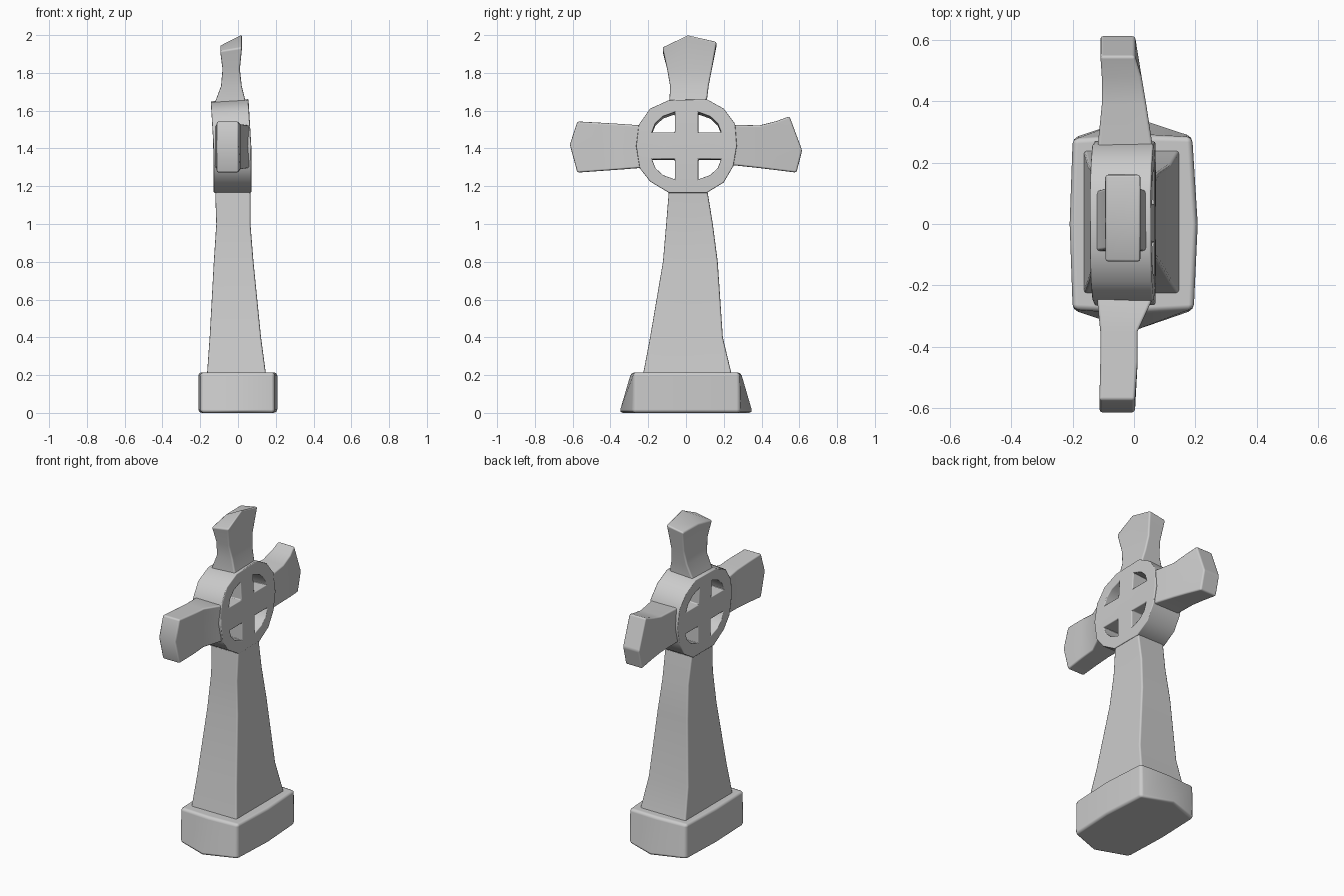
import bpy, bmesh

if "Cube" in bpy.data.objects:
    bpy.data.objects.remove(bpy.data.objects["Cube"])


def finish(name, bm, bevel=0.01, thickness=0):
    bmesh.ops.recalc_face_normals(bm, faces=bm.faces)
    me = bpy.data.meshes.new(name)
    bm.to_mesh(me)
    bm.free()
    ob = bpy.data.objects.new(name, me)
    bpy.context.collection.objects.link(ob)
    bpy.ops.object.select_all(action='DESELECT')
    ob.select_set(True)
    bpy.context.view_layer.objects.active = ob
    bpy.ops.object.shade_smooth_by_angle(angle=0.6)
    if thickness:
        s = ob.modifiers.new("Thickness", 'SOLIDIFY')
        s.thickness, s.offset = thickness, 0
    b = ob.modifiers.new("Soft edges", 'BEVEL')
    b.width, b.segments, b.limit_method, b.angle_limit = bevel, 2, 'ANGLE', 0.6
    b.harden_normals = True
    return ob


def limb(name, axis, sections):
    """Loft along y or z. Section: (t at low side, middle, high side), x0, x1, low, mid, high, back drop."""
    bm = bmesh.new()
    rings = []
    for t, x0, x1, lo, mid, hi, drop in sections:
        t = t if isinstance(t, tuple) else (t, t, t)
        pts = [(x0, lo, t[0] - drop * .3), (x1, lo, t[0]), (x1, mid, t[1]),
               (x1, hi, t[2]), (x0, hi, t[2] - drop * .3), (x0, mid, t[1] - drop)]
        rings.append([bm.verts.new((x, u, a) if axis == 'z' else (x, a, u)) for x, u, a in pts])
    for a, b in zip(rings, rings[1:]):
        for i in range(6):
            j = (i + 1) % 6
            bm.faces.new((a[i], a[j], b[j], b[i]))
    for r in (rings[0], rings[-1]):
        bm.faces.new((r[0], r[1], r[2], r[5]))
        bm.faces.new((r[5], r[2], r[3], r[4]))
    return finish(name, bm)


# Plinth: eight-sided block with sloping pointed ends
bm = bmesh.new()
loops = []
for z, mid in ((0, 0.353), (0.215, 0.29)):
    half = [(0.195, -0.28), (0.208, 0), (0.19, 0.285), (0, mid)]
    pts = half + [(-0.2, 0.28), (-0.21, 0), (-0.2, -0.28), (0, -mid)]
    loops.append([bm.verts.new((x, y, z)) for x, y in pts])
for i in range(8):
    j = (i + 1) % 8
    bm.faces.new((loops[0][i], loops[0][j], loops[1][j], loops[1][i]))
for lp in loops:
    bm.faces.new(lp)
finish("plinth", bm, 0.018)

# Tapering shaft
limb("shaft", 'z', [
    (0.19, -0.165, 0.15, -0.23, 0.005, 0.245, 0),
    (0.40, -0.15, 0.122, -0.19, 0.005, 0.195, 0),
    (0.80, -0.128, 0.082, -0.122, 0.02, 0.168, 0),
    (1.00, -0.115, 0.066, -0.105, 0.015, 0.142, 0),
    (1.21, -0.122, 0.066, -0.088, 0.01, 0.108, 0)])

# Pierced wheel head: outline with four quadrant openings
outer = [(-0.09, 1.165), (-0.19, 1.225), (-0.245, 1.295), (-0.265, 1.41), (-0.25, 1.52),
         (-0.19, 1.605), (-0.09, 1.65), (0.11, 1.655), (0.2, 1.605), (0.26, 1.525),
         (0.27, 1.41), (0.25, 1.305), (0.2, 1.22), (0.11, 1.165)]
bm = bmesh.new()
outlines = [outer]
for sy in (-1, 1):
    for sz in (-1, 1):
        outlines.append([(0.003 + sy * y, 1.411 + sz * z) for y, z in
                         ((0.062, 0.07), (0.183, 0.07), (0.165, 0.115), (0.125, 0.152), (0.062, 0.175))])
for pts in outlines:
    vs = [bm.verts.new((0, y, z)) for y, z in pts]
    for i, v in enumerate(vs):
        bm.edges.new((v, vs[i - 1]))
bmesh.ops.triangle_fill(bm, use_beauty=True, use_dissolve=False, edges=bm.edges[:], normal=(1, 0, 0))
for v in bm.verts:
    v.co.x = -0.029 - 0.06 * max(0, v.co.z - 1.4)
finish("wheel_head", bm, 0.006, 0.2)

# Flared arms with pointed ends
limb("left_arm", 'y', [
    (-0.205, -0.128, 0.066, 1.30, 1.41, 1.51, 0),
    (-0.25, -0.12, 0.058, 1.296, 1.41, 1.523, 0),
    (-0.35, -0.11, 0.012, 1.288, 1.41, 1.53, 0),
    (-0.45, -0.11, 0.012, 1.281, 1.415, 1.536, 0),
    ((-0.575, -0.615, -0.575), -0.113, 0.003, 1.272, 1.42, 1.543, 0)])
limb("right_arm", 'y', [
    (0.205, -0.128, 0.066, 1.31, 1.41, 1.515, 0),
    (0.26, -0.118, 0.06, 1.31, 1.41, 1.525, 0),
    (0.39, -0.105, 0.04, 1.296, 1.405, 1.522, 0),
    (0.48, -0.105, 0.025, 1.285, 1.40, 1.545, 0),
    ((0.585, 0.615, 0.548), -0.11, 0.003, 1.272, 1.39, 1.57, 0)])
limb("top_arm", 'z', [
    (1.60, -0.134, 0.054, -0.09, 0.01, 0.11, 0),
    (1.65, -0.12, 0.04, -0.088, 0.01, 0.11, 0),
    (1.73, -0.09, 0.02, -0.084, 0.01, 0.12, 0),
    (1.82, -0.082, 0.01, -0.1, 0.01, 0.137, 0),
    ((1.935, 2.003, 1.965), -0.095, 0.022, -0.125, 0.01, 0.163, 0.06)])
